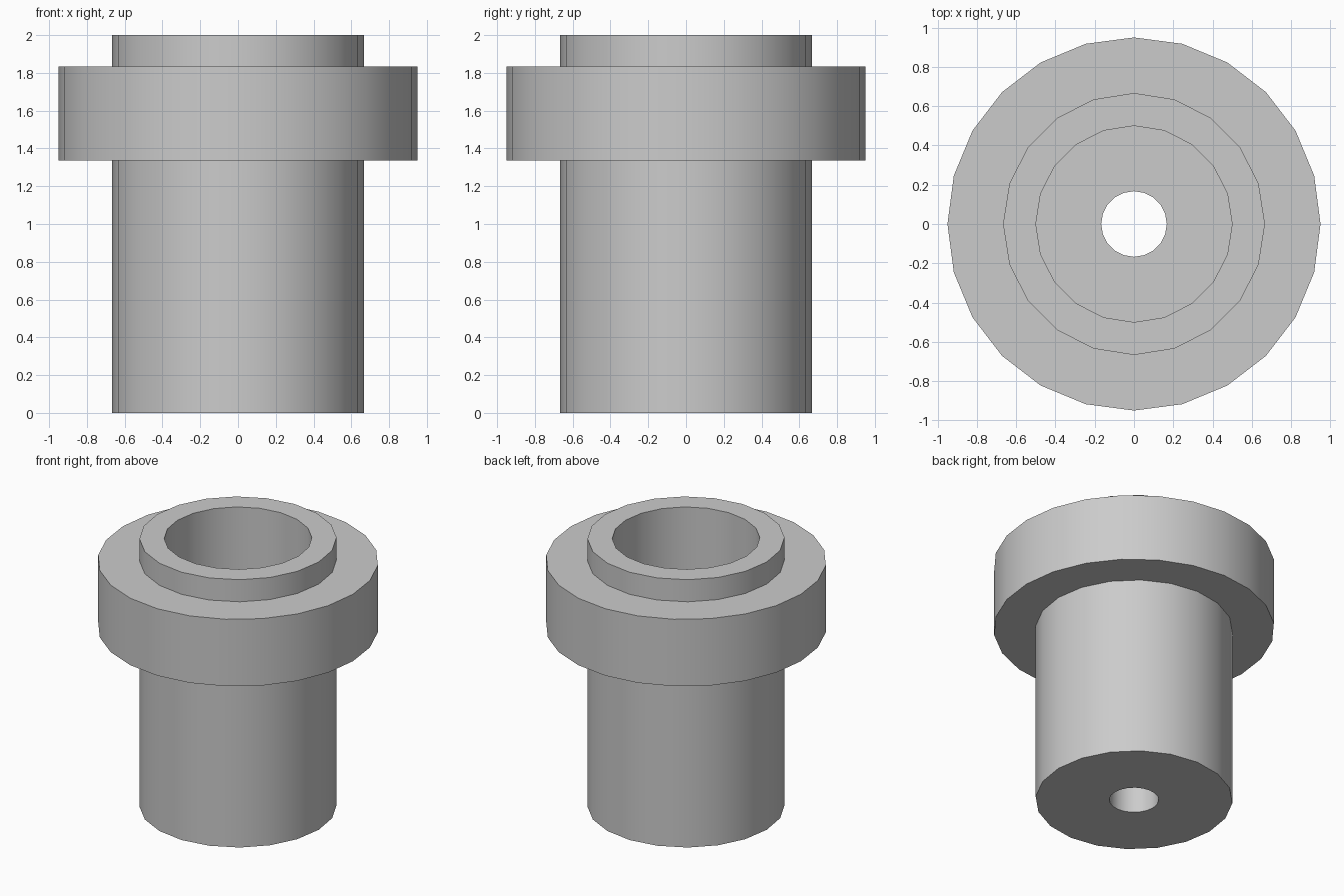
import bpy
import bmesh
from math import cos, sin, tau

cube = bpy.data.objects.get("Cube")
if cube:
    bpy.data.objects.remove(cube, do_unlink=True)

# Plain grey material
grey = bpy.data.materials.new("grey")
grey.use_nodes = True
colour = (0.6, 0.6, 0.6, 1)
grey.diffuse_color = colour
grey.node_tree.nodes["Principled BSDF"].inputs["Base Color"].default_value = colour

# Closed profile of the part: radius, height, number of sides
BODY, COLLAR, BORE, HOLE = 0.667, 0.95, 0.5, 0.167
FLOOR = 0.333
profile = [
    (BODY, 0, 20), (BODY, 1.335, 20),
    (COLLAR, 1.335, 24), (COLLAR, 1.835, 24),
    (BODY, 1.835, 20), (BODY, 2, 20),
    (BORE, 2, 20), (BORE, FLOOR, 20),
    (HOLE, FLOOR, 20), (HOLE, 0, 20),
]

bm = bmesh.new()


def ring(radius, height, sides):
    """Make a closed loop of edges around the z axis."""
    verts = [bm.verts.new((radius * cos(tau * i / sides), radius * sin(tau * i / sides), height))
             for i in range(sides)]
    edges = [bm.edges.new((verts[i - 1], verts[i])) for i in range(sides)]
    return verts, edges


rings = [ring(*p) for p in profile]
for i, (verts, edges) in enumerate(rings):
    j = (i + 1) % len(rings)
    next_verts, next_edges = rings[j]
    if profile[i][0] == profile[j][0]:
        # Upright wall
        for k in range(len(verts)):
            bm.faces.new((verts[k - 1], verts[k], next_verts[k], next_verts[k - 1]))
    else:
        # Level shoulder between two rings
        bmesh.ops.triangle_fill(bm, edges=edges + next_edges, use_beauty=True, normal=(0, 0, 1))

bmesh.ops.recalc_face_normals(bm, faces=bm.faces[:])
mesh = bpy.data.meshes.new("flanged_bushing")
bm.to_mesh(mesh)
bm.free()
mesh.materials.append(grey)

bushing = bpy.data.objects.new("flanged_bushing", mesh)
bpy.context.collection.objects.link(bushing)
bpy.ops.object.select_all(action="DESELECT")
bushing.select_set(True)
bpy.context.view_layer.objects.active = bushing
bpy.ops.object.shade_smooth_by_angle()
